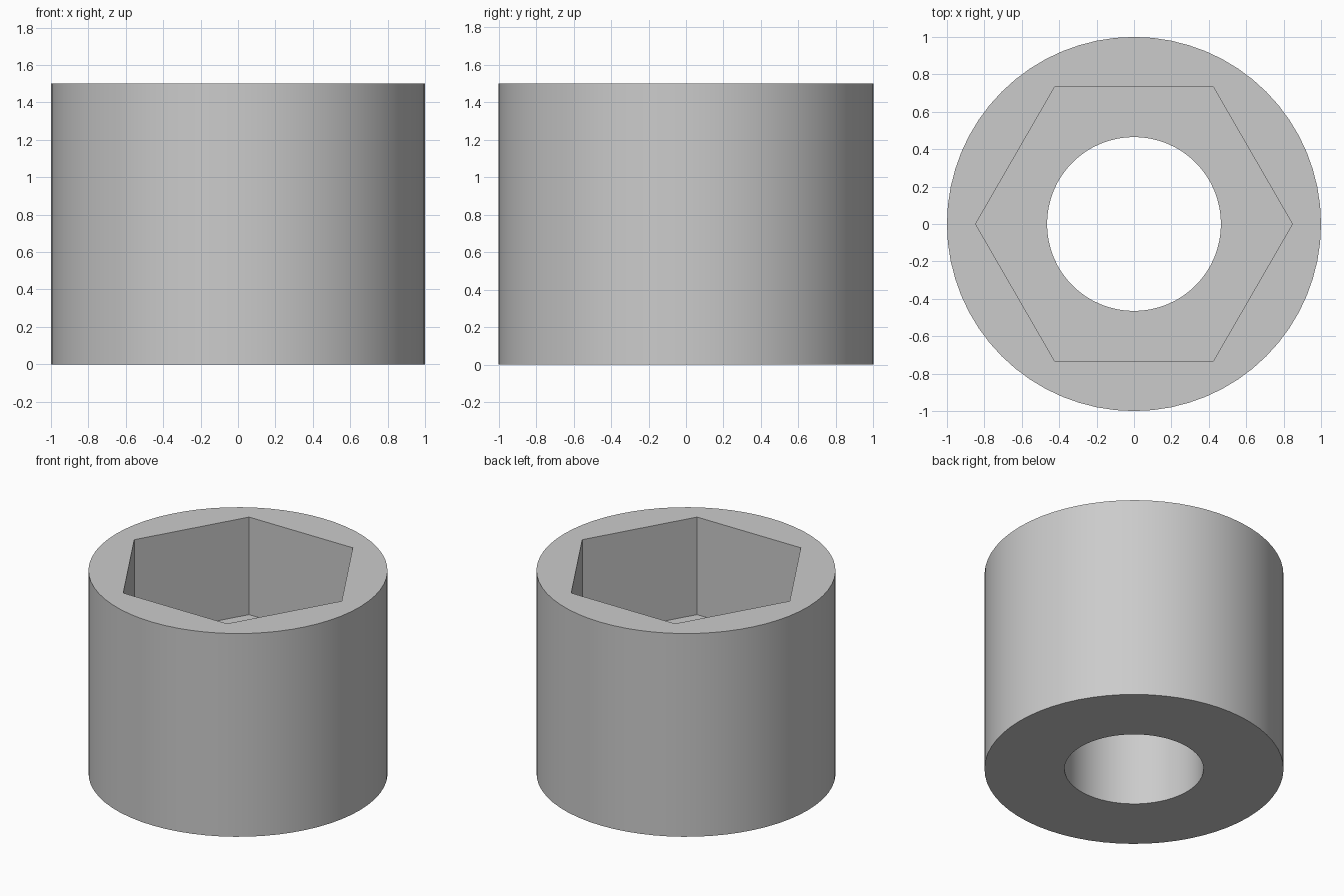
import bpy
import math

OUTER_RADIUS = 1.0
HEIGHT = 1.5
BORE_RADIUS = 0.465
HEX_RADIUS = 0.847
POCKET_FLOOR = 0.78
OVERSHOOT = 0.2

default_cube = bpy.data.objects.get("Cube")
if default_cube:
    bpy.data.objects.remove(default_cube, do_unlink=True)

# Single plain grey
grey = bpy.data.materials.new("light_grey")
grey.use_nodes = True
colour = (0.6, 0.6, 0.6, 1.0)
grey.diffuse_color = colour
grey.node_tree.nodes["Principled BSDF"].inputs["Base Color"].default_value = colour


def prism(name, sides, radius, bottom, top, turn=0.0):
    """Upright prism between two heights."""
    bpy.ops.mesh.primitive_cylinder_add(
        vertices=sides, radius=radius, depth=top - bottom,
        location=(0, 0, (bottom + top) / 2), rotation=(0, 0, turn))
    obj = bpy.context.object
    obj.name = name
    obj.data.name = name
    obj.data.materials.append(grey)
    return obj


def cut(target, cutter):
    """Subtract the cutter from the target, then discard it."""
    cutter.hide_render = True
    modifier = target.modifiers.new(cutter.name, 'BOOLEAN')
    modifier.operation = 'DIFFERENCE'
    modifier.solver = 'EXACT'
    modifier.object = cutter
    bpy.context.view_layer.objects.active = target
    bpy.ops.object.modifier_apply(modifier=modifier.name)
    bpy.data.objects.remove(cutter, do_unlink=True)


# Round body
socket = prism("socket_body", 64, OUTER_RADIUS, 0, HEIGHT)

# Hexagonal pocket from the top, with corners on the x axis
cut(socket, prism("hex_pocket_cutter", 6, HEX_RADIUS, POCKET_FLOOR,
                  HEIGHT + OVERSHOOT, math.radians(30)))

# Round bore through the floor
cut(socket, prism("bore_cutter", 64, BORE_RADIUS, -OVERSHOOT, HEIGHT + OVERSHOOT))

# Smooth curved walls, crisp edges
bpy.ops.object.select_all(action='DESELECT')
socket.select_set(True)
bpy.context.view_layer.objects.active = socket
bpy.ops.object.shade_smooth_by_angle(angle=math.radians(30))
